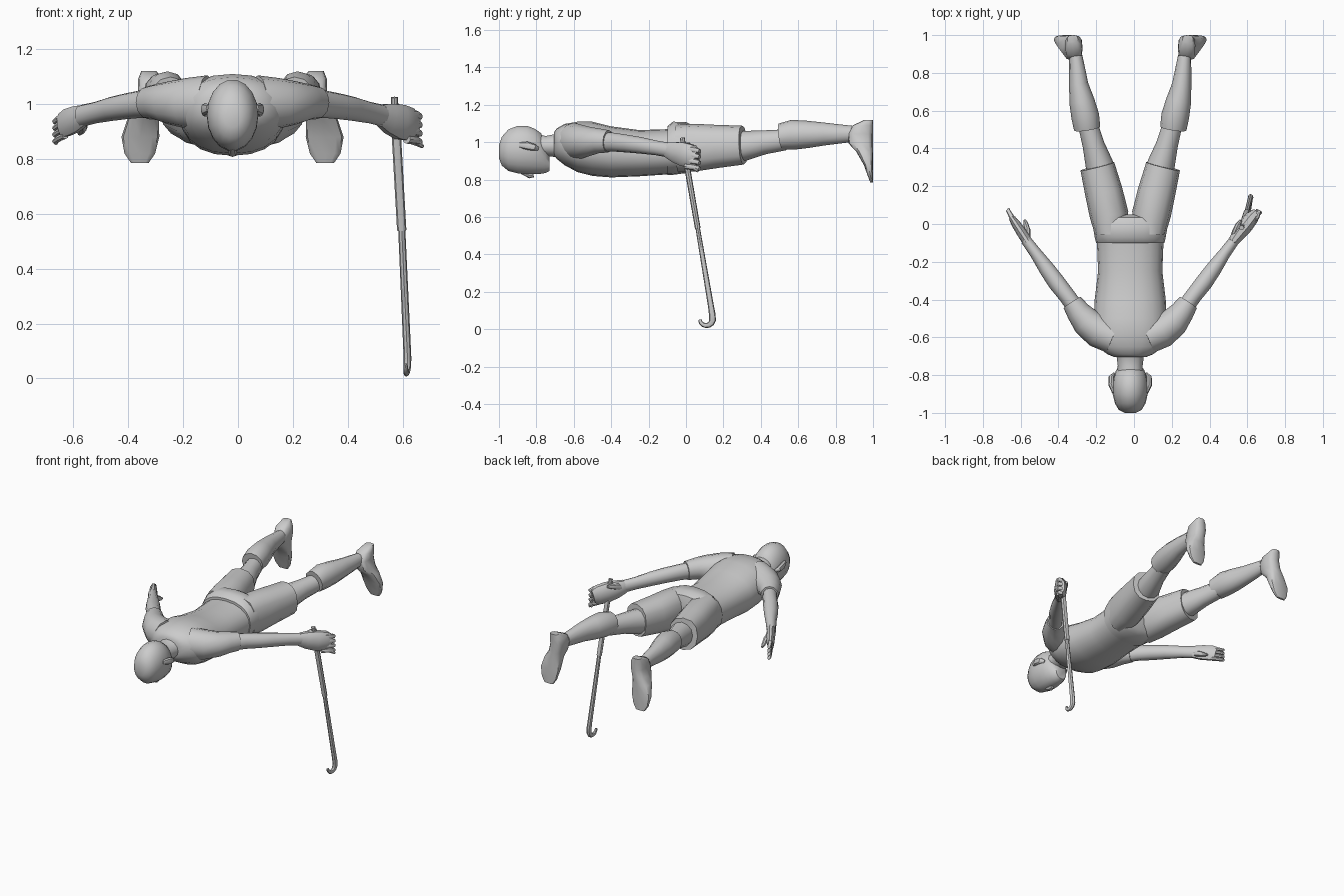
import bpy, bmesh, math
from mathutils import Vector

CX = -0.02  # body centre line

clay = bpy.data.materials.new("plain_grey")
clay.diffuse_color = (0.6, 0.6, 0.6, 1)


def loft(name, rows, n=14, hint=(0, 0, 1), power=1.0, axis=None):
    """Skin of oval rings; each row is x, y, z, half width, half height."""
    bm = bmesh.new()
    pts = [Vector(r[:3]) for r in rows]
    rings = []
    for i, r in enumerate(rows):
        t = Vector(axis) if axis else pts[min(i + 1, len(pts) - 1)] - pts[max(i - 1, 0)]
        t.normalize()
        side = t.cross(Vector(hint)).normalized()
        up = side.cross(t)
        ring = []
        for k in range(n):
            a = 2 * math.pi * k / n
            c, s = math.cos(a), math.sin(a)
            c = math.copysign(abs(c) ** power, c)
            s = math.copysign(abs(s) ** power, s)
            ring.append(bm.verts.new(pts[i] + side * c * r[3] + up * s * r[4]))
        rings.append(ring)
    for a, b in zip(rings, rings[1:]):
        for k in range(n):
            bm.faces.new((a[k], a[(k + 1) % n], b[(k + 1) % n], b[k]))
    bm.faces.new(rings[0])
    bm.faces.new(rings[-1])
    bmesh.ops.recalc_face_normals(bm, faces=bm.faces)
    me = bpy.data.meshes.new(name)
    bm.to_mesh(me)
    bm.free()
    me.materials.append(clay)
    ob = bpy.data.objects.new(name, me)
    bpy.context.collection.objects.link(ob)
    bpy.ops.object.select_all(action='DESELECT')
    ob.select_set(True)
    bpy.context.view_layer.objects.active = ob
    bpy.ops.object.shade_smooth_by_angle(angle=math.radians(42))
    return ob


def along_y(name, rows, **kw):
    """Rows on the centre line: y, bottom z, top z, half width."""
    return loft(name, [(CX, y, (b + t) / 2, w, (t - b) / 2) for y, b, t, w in rows],
                axis=(0, 1, 0), **kw)


# Head, with the face turned down, then nose, jaw and neck
along_y("head", [(-1.0, .915, .985, .03), (-.985, .875, 1.03, .06), (-.95, .845, 1.07, .081),
                 (-.9, .832, 1.09, .093), (-.85, .828, 1.09, .094), (-.81, .828, 1.075, .088),
                 (-.775, .83, 1.05, .075), (-.75, .835, .99, .058), (-.73, .845, .93, .04)], n=18)
loft("nose", [(CX, -.88, .838, .008, .008), (CX, -.835, .822, .017, .015),
              (CX, -.815, .825, .012, .012)], n=8)
along_y("neck", [(-.82, .92, 1.05, .068), (-.75, .925, 1.035, .066),
                 (-.70, .92, 1.045, .072), (-.66, .91, 1.06, .085)])

# Shirt body
along_y("shirt", [(-.705, .93, 1.055, .082), (-.69, .91, 1.075, .12), (-.65, .878, 1.098, .175),
                  (-.58, .84, 1.11, .195), (-.5, .82, 1.11, .193), (-.4, .812, 1.085, .188),
                  (-.25, .818, 1.065, .17), (-.1, .828, 1.07, .176)], n=20, power=.9)

# Seat of the shorts
along_y("shorts_seat", [(-.1, .825, 1.085, .181), (-.07, .826, 1.11, .188), (0, .835, 1.108, .2),
                        (.035, .86, 1.09, .17), (.05, .92, 1.04, .1)], n=20, power=.85)

for side, s in (("right", 1), ("left", -1)):
    def part(name, rows, **kw):
        return loft(f"{side}_{name}", [(CX + s * r[0], *r[1:]) for r in rows], **kw)

    # Ear
    part("ear", [(.085, -.89, .985, .012, .014), (.1, -.85, .982, .016, .022),
                 (.1, -.81, .972, .014, .018), (.085, -.79, .965, .006, .01)], n=8)
    # Shorts leg, bare knee, sock and calf
    part("shorts_leg", [(.105, -.05, .968, .082, .125), (.112, .05, .972, .103, .127),
                        (.14, .17, .978, .1, .115), (.174, .305, .985, .092, .104)],
         n=12, power=.85)
    part("knee", [(.145, .25, .98, .075, .08), (.165, .32, .982, .073, .079),
                  (.195, .42, 1.0, .058, .064), (.225, .53, 1.013, .052, .056)], n=12)
    part("calf", [(.228, .505, 1.03, .07, .07), (.238, .57, 1.04, .074, .08),
                  (.256, .65, 1.042, .067, .073), (.273, .74, 1.044, .051, .061),
                  (.288, .89, 1.045, .035, .043)], n=12)
    # Foot, heel up and toes down, flat sole at the back
    foot = [(1.12, .955, 1, .305, .028), (1.09, .89, 1, .3, .045), (1.045, .865, 1, .298, .046),
            (.995, .868, 1, .308, .047), (.95, .91, 1, .325, .057), (.88, .95, 1, .336, .069),
            (.82, .972, 1, .338, .056), (.785, .985, 1, .338, .032)]
    part("foot", [(u, (a + b) / 2, z, w, (b - a) / 2) for z, a, b, u, w in foot],
         n=12, hint=(0, 1, 0), power=.7, axis=(0, 0, -1))
    # Sleeve, arm
    part("sleeve", [(.09, -.6, 1.005, .088, .1), (.17, -.565, 1.003, .09, .092),
                    (.235, -.515, 1.005, .078, .078), (.275, -.465, 1.008, .064, .066),
                    (.308, -.415, 1.005, .054, .06)], n=12)
    part("arm", [(.285, -.45, 1.003, .045, .053), (.335, -.38, 1.0, .044, .05),
                 (.39, -.31, .992, .046, .047), (.44, -.24, .983, .042, .044),
                 (.5, -.155, .969, .032, .039), (.552, -.085, .957, .028, .04)], n=12)

# Open left hand: palm, fingers, thumb
loft("left_palm", [(-.56, -.1, .96, .026, .04), (-.592, -.05, .945, .027, .05),
                   (-.625, 0, .932, .024, .052), (-.645, .03, .922, .018, .045)], n=10)
for i in range(4):
    z = .958 - .024 * i
    loft(f"left_finger_{i + 1}", [(-.63, .01, z, .014, .013), (-.652, .045, z - .01, .013, .012),
                                  (-.667, .072, z - .022, .011, .01),
                                  (-.662, .08, z - .03, .006, .006)], n=8)
loft("left_thumb", [(-.565, -.07, .935, .018, .02), (-.565, -.03, .915, .016, .017),
                    (-.573, .0, .9, .013, .013), (-.578, .022, .892, .007, .007)], n=8)

# Closed right hand: palm, curled fingers, thumb
loft("right_fist", [(.52, -.1, .96, .027, .042), (.55, -.06, .948, .035, .056),
                    (.59, -.01, .935, .04, .066), (.625, .035, .926, .037, .062),
                    (.645, .06, .918, .024, .045)], n=10, power=.85)
for i in range(4):
    z = .965 - .031 * i
    loft(f"right_finger_{i + 1}", [(.615, .0, z, .018, .016), (.65, .04, z - .004, .016, .016),
                                   (.662, .066, z - .01, .012, .013),
                                   (.645, .072, z - .012, .01, .011)], n=8)
loft("right_little_finger_tip", [(.62, .02, .872, .015, .014), (.655, .05, .858, .012, .012),
                                 (.674, .062, .845, .007, .007)], n=8)
loft("right_thumb", [(.525, -.08, .95, .018, .022), (.535, -.04, .975, .016, .02),
                     (.55, -.005, .985, .014, .016), (.566, .02, .99, .008, .009)], n=8)

# Stick: cap, thick grip, slim shaft and hooked end
HY = (0, 1, 0)
loft("stick_cap", [(.57, -.02, 1.025, .013, .013), (.571, -.016, 1.0, .013, .013)], n=8, hint=HY)
loft("stick_grip", [(.571, -.017, 1.0, .017, .016), (.597, .063, .54, .017, .015)], n=8, hint=HY)
hook = [(.597, .062, .545, .013, .012), (.616, .134, .12, .014, .016), (.618, .141, .075, .014, .018)]
for k in range(7):
    a = math.radians(-10 - 28 * k)
    r = .018 - .0015 * k
    hook.append((.617 - .001 * k, .108 + .034 * math.cos(a), .053 + .033 * math.sin(a), r * .8, r))
# Ring frames follow the bend, so the sideways axis is the hint here
loft("stick_shaft", [(x, y, z, b, a) for x, y, z, a, b in hook], n=8, hint=(1, 0, 0))
